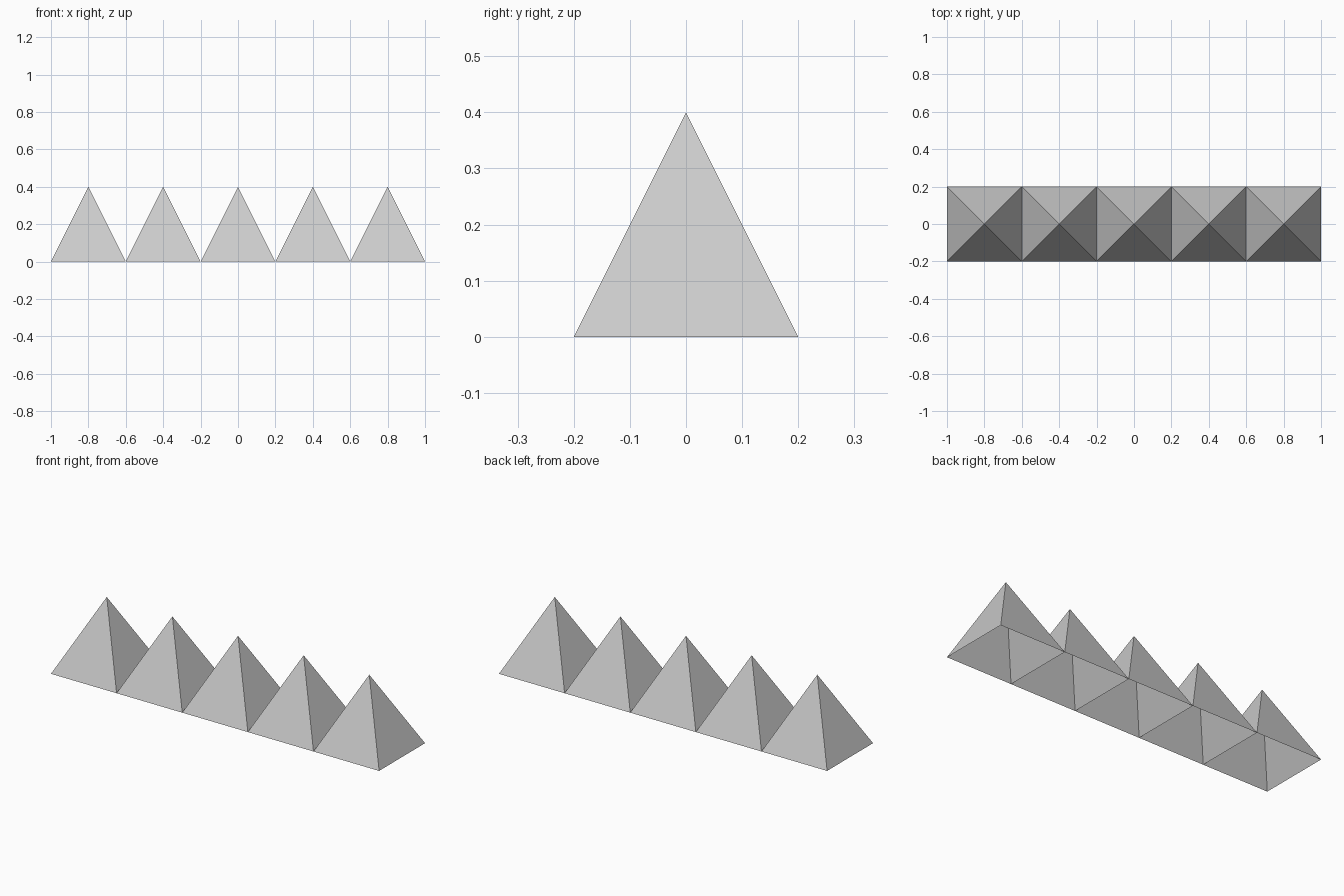
import bpy
import math

if "Cube" in bpy.data.objects:
    bpy.data.objects.remove(bpy.data.objects["Cube"])

COUNT = 5
BASE = 0.4
HEIGHT = 0.4

# Row of hollow, open-bottomed square pyramids
for i in range(COUNT):
    x = (i - (COUNT - 1) / 2) * BASE
    bpy.ops.mesh.primitive_cone_add(
        vertices=4, radius1=BASE / math.sqrt(2), radius2=0, depth=HEIGHT,
        end_fill_type='NOTHING', location=(x, 0, HEIGHT / 2),
        rotation=(0, 0, math.pi / 4))
    bpy.context.object.name = f"spike_{i + 1}"
